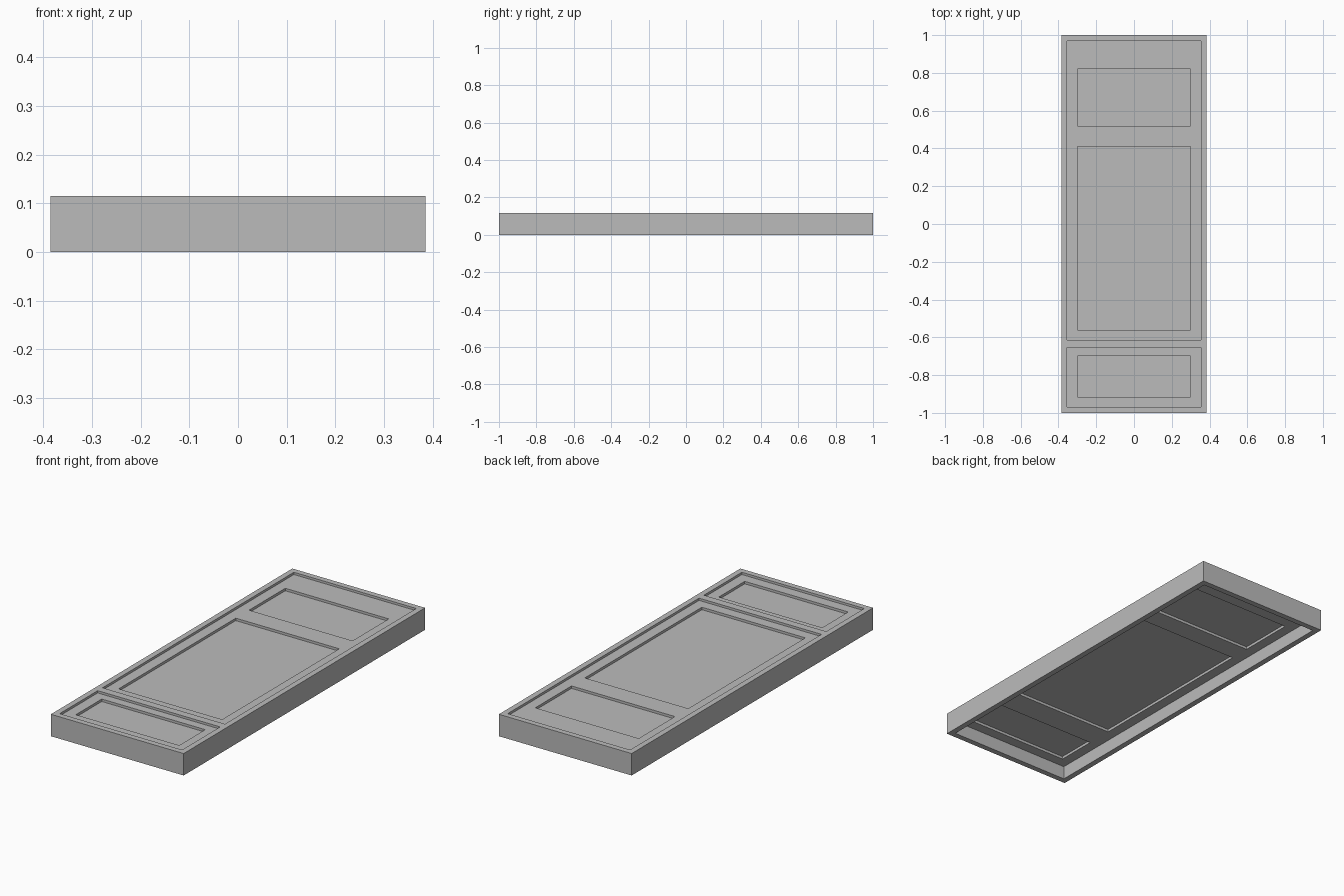
import bpy
import bmesh

cube = bpy.data.objects.get("Cube")
if cube:
    bpy.data.objects.remove(cube, do_unlink=True)

# Single grey paint
GREY = (0.5, 0.5, 0.5, 1.0)
paint = bpy.data.materials.new("grey_paint")
paint.use_nodes = True
paint.diffuse_color = GREY
for node in paint.node_tree.nodes:
    if node.type == 'BSDF_PRINCIPLED':
        node.inputs["Base Color"].default_value = GREY


def box(name, x, y, z):
    """Flat-sided block spanning the (low, high) ranges x, y and z."""
    bm = bmesh.new()
    bmesh.ops.create_cube(bm, size=1)
    for v in bm.verts:
        v.co = [(lo + hi) / 2 + c * (hi - lo)
                for c, (lo, hi) in zip(v.co, (x, y, z))]
    mesh = bpy.data.meshes.new(name)
    bm.to_mesh(mesh)
    bm.free()
    mesh.materials.append(paint)
    obj = bpy.data.objects.new(name, mesh)
    bpy.context.collection.objects.link(obj)
    return obj


# Overall half sizes, rim thickness and heights
HX, HY, RIM, TOP = 0.385, 1.0, 0.03, 0.115
IX, IY = HX - RIM, HY - RIM
PX = 0.30
FRAME_Z = (0.07, 0.103)
PANEL_Z = (0.084, 0.09)
PANELS = {"lower": (-0.915, -0.70), "middle": (-0.56, 0.41), "upper": (0.52, 0.82)}

# Outer rim: four walls, open underneath
box("rim_right", (-HX, -IX), (-HY, HY), (0, TOP))
box("rim_left", (IX, HX), (-HY, HY), (0, TOP))
box("rim_front", (-IX, IX), (-HY, -IY), (0, TOP))
box("rim_back", (-IX, IX), (IY, HY), (0, TOP))

# Raised cross bar between the lower and middle panels
box("cross_bar", (-IX, IX), (-0.655, -0.615), (FRAME_Z[1], TOP))

# Inner frame: long stiles at the sides
box("stile_right", (-IX, -PX), (-IY, IY), FRAME_Z)
box("stile_left", (PX, IX), (-IY, IY), FRAME_Z)

# Rails fill the gaps between the thin sunken panels
start = -IY
for name, (low, high) in PANELS.items():
    box(name + "_rail", (-PX, PX), (start, low), FRAME_Z)
    box(name + "_panel", (-PX, PX), (low, high), PANEL_Z)
    start = high
box("end_rail", (-PX, PX), (start, IY), FRAME_Z)
